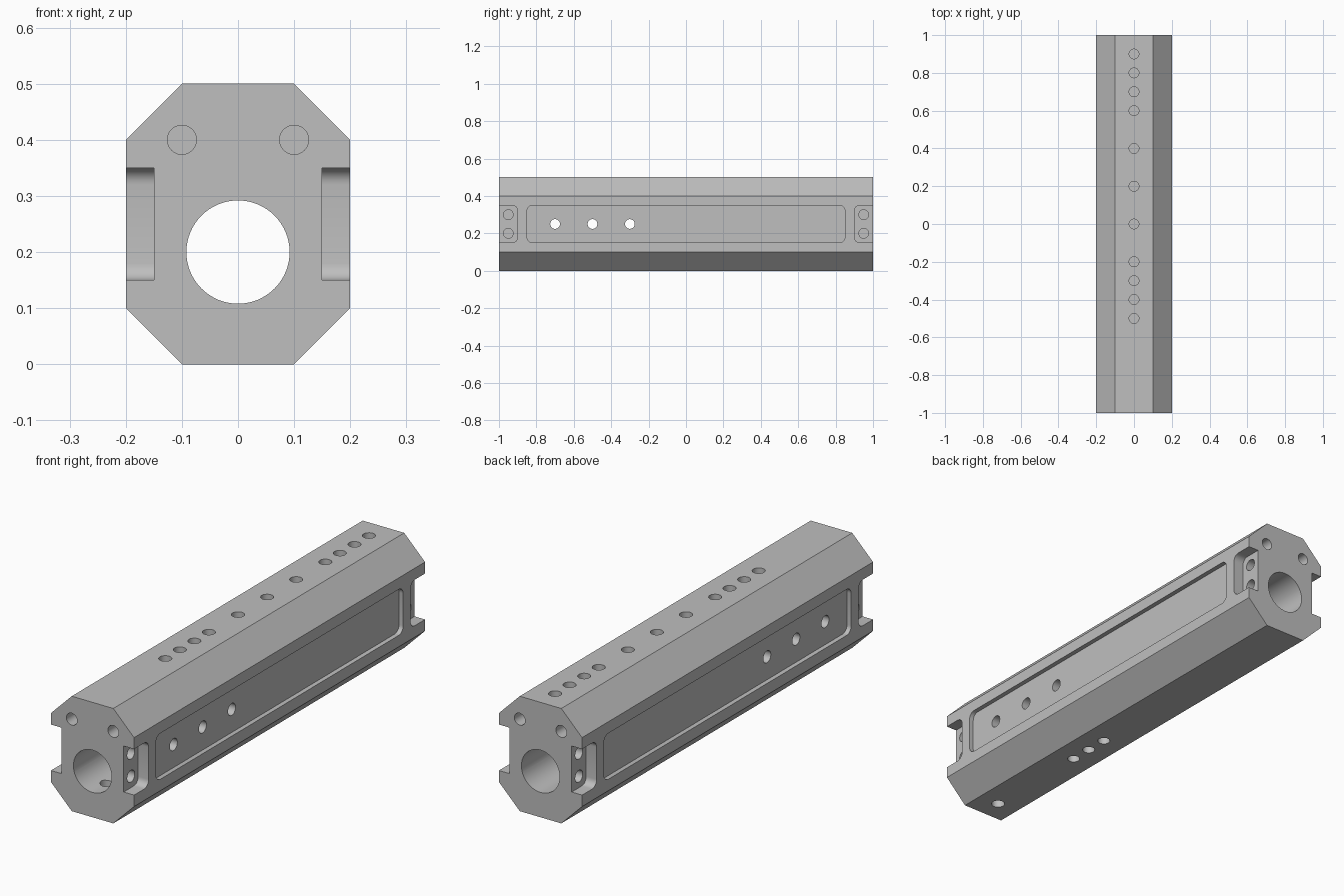
import bpy, bmesh
from math import radians
from mathutils import Matrix, Vector

cube = bpy.data.objects.get("Cube")
if cube:
    bpy.data.objects.remove(cube, do_unlink=True)

grey = bpy.data.materials.new("plain_grey")
grey.use_nodes = True
colour = (0.52, 0.52, 0.52, 1)
grey.diffuse_color = colour
grey.node_tree.nodes["Principled BSDF"].inputs["Base Color"].default_value = colour


def make_object(name, bm):
    bmesh.ops.recalc_face_normals(bm, faces=bm.faces)
    mesh = bpy.data.meshes.new(name)
    bm.to_mesh(mesh)
    bm.free()
    mesh.materials.append(grey)
    obj = bpy.data.objects.new(name, mesh)
    bpy.context.collection.objects.link(obj)
    return obj


# Chamfered bar, extruded from its end profile
profile = [(-.1, 0), (.1, 0), (.2, .1), (.2, .4),
           (.1, .5), (-.1, .5), (-.2, .4), (-.2, .1)]
bm = bmesh.new()
end = bm.faces.new([bm.verts.new((x, -1, z)) for x, z in profile])
out = bmesh.ops.extrude_face_region(bm, geom=[end], use_keep_orig=True)
moved = [g for g in out["geom"] if isinstance(g, bmesh.types.BMVert)]
bmesh.ops.translate(bm, verts=moved, vec=(0, 2, 0))
body = make_object("bar_body", bm)
bpy.context.view_layer.objects.active = body
body.select_set(True)


def cut(bm):
    cutter = make_object("cutter", bm)
    cutter.hide_render = True
    mod = body.modifiers.new("cut", "BOOLEAN")
    mod.operation = "DIFFERENCE"
    mod.solver = "EXACT"
    mod.object = cutter
    bpy.ops.object.modifier_apply(modifier=mod.name)
    bpy.data.objects.remove(cutter, do_unlink=True)


def drill(start, stop, radius=0.026, sides=24):
    """Round hole between two points."""
    a, b = Vector(start), Vector(stop)
    turn = (b - a).to_track_quat("Z", "Y").to_matrix().to_4x4()
    bm = bmesh.new()
    bmesh.ops.create_cone(bm, cap_ends=True, segments=sides, radius1=radius,
                          radius2=radius, depth=(b - a).length,
                          matrix=Matrix.Translation((a + b) / 2) @ turn)
    cut(bm)


def pocket(side, inner, y0, y1):
    """Recess in a side face with rounded corners."""
    x = side * (inner + 0.3) / 2
    bm = bmesh.new()
    bmesh.ops.create_cube(bm, size=1,
                          matrix=Matrix.Translation((x, (y0 + y1) / 2, 0.25))
                          @ Matrix.Diagonal((0.3 - inner, y1 - y0, 0.2, 1)))
    edges = [e for e in bm.edges
             if abs(e.verts[0].co.x - e.verts[1].co.x) > 0.01]
    bmesh.ops.bevel(bm, geom=edges, offset=0.03, segments=6,
                    profile=0.5, affect="EDGES")
    cut(bm)


# Long side recesses and end notches
for side in (-1, 1):
    pocket(side, 0.18, -0.85, 0.85)
    pocket(side, 0.15, -1.1, -0.9)
    pocket(side, 0.15, 0.9, 1.1)

# Main bore
drill((0, -1.2, 0.2), (0, 1.2, 0.2), 0.092, 64)

# Cross holes through both sides
for y in (-0.7, -0.5, -0.3):
    drill((-0.4, y, 0.25), (0.4, y, 0.25))

# Blind holes in the notches and the end faces
for side in (-1, 1):
    for way in (-1, 1):
        for z in (0.2, 0.3):
            drill((side * 0.25, way * 0.95, z), (side * 0.11, way * 0.95, z))
        drill((side * 0.1, way * 1.1, 0.4), (side * 0.1, way * 0.9, 0.4))

# Blind holes along the top
for y in (-0.5, -0.4, -0.3, -0.2, 0, 0.2, 0.4, 0.6, 0.7, 0.8, 0.9):
    drill((0, y, 0.6), (0, y, 0.4))

# Underside holes; the end one opens into the bore
for y in (-0.4, -0.3, -0.2):
    drill((0, y, -0.1), (0, y, 0.06))
drill((0, -0.9, -0.1), (0, -0.9, 0.2), 0.028)

bpy.ops.object.shade_smooth_by_angle(angle=radians(30))
